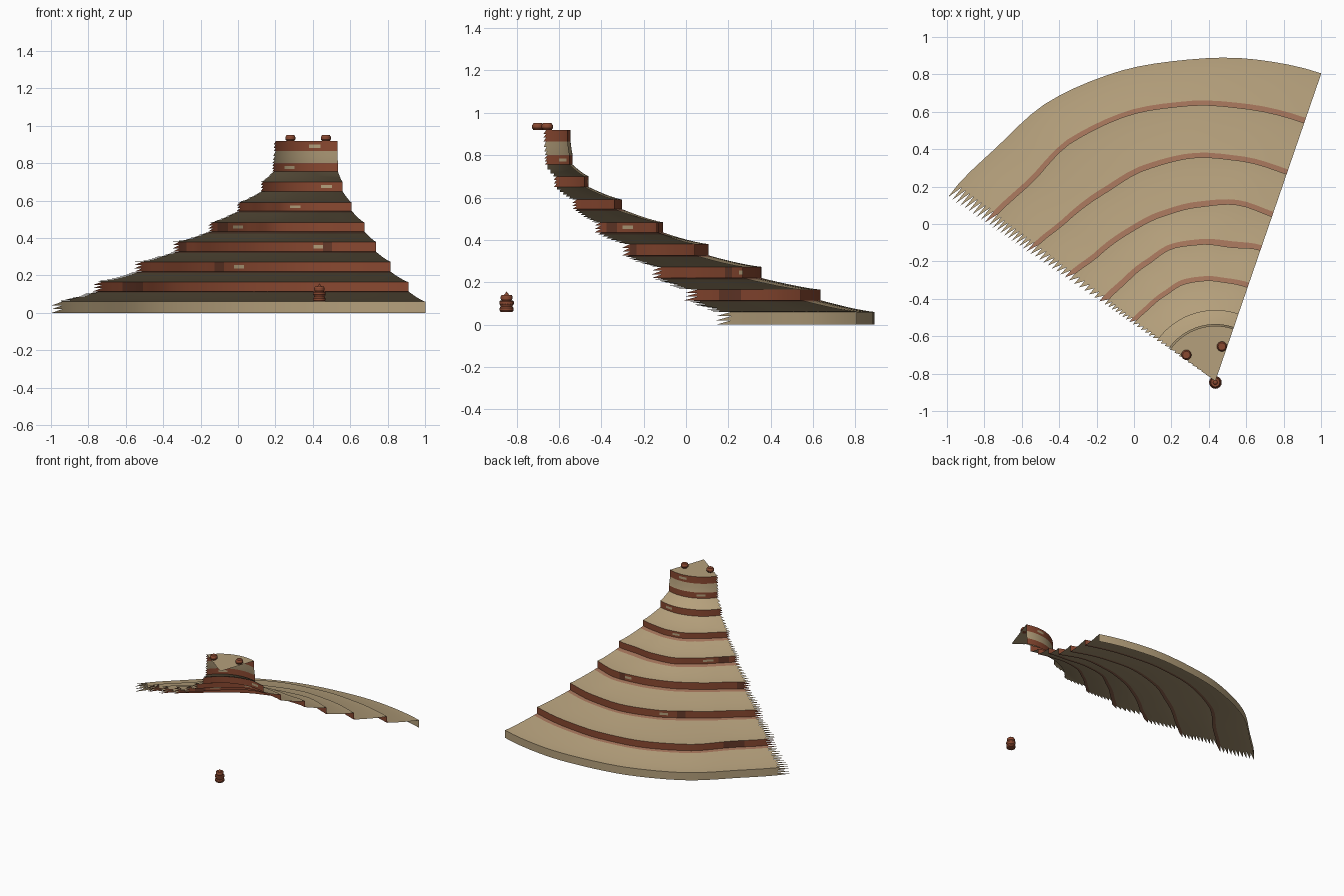
import bpy, bmesh
from math import radians, cos, sin, pi
from mathutils import Vector

cube = bpy.data.objects.get("Cube")
if cube:
    bpy.data.objects.remove(cube)


def material(name, rgb):
    m = bpy.data.materials.new(name)
    m.use_nodes = True
    m.diffuse_color = (*rgb, 1)
    bsdf = m.node_tree.nodes["Principled BSDF"]
    bsdf.inputs["Base Color"].default_value = (*rgb, 1)
    bsdf.inputs["Roughness"].default_value = 0.9
    return m


SAND, CLAY, DUSTY, DARK = range(4)
MATS = [material("sand", (0.46, 0.35, 0.2)),
        material("red_clay", (0.25, 0.065, 0.03)),
        material("dusty_clay", (0.36, 0.17, 0.1)),
        material("dark_clay", (0.13, 0.04, 0.022))]

APEX = Vector((0.435, -0.84, 0))
START, END, COLS = 71, 145.5, 25

# Terrace outlines: radius at even angles across the fan, then wall foot and top height
LEVELS = [
    ([1.74, 1.733, 1.725, 1.735, 1.74, 1.712, 1.735], 0, 0.06),
    ([1.46, 1.465, 1.48, 1.495, 1.49, 1.445, 1.47], 0.115, 0.165),
    ([1.17, 1.185, 1.2, 1.19, 1.165, 1.165, 1.2], 0.22, 0.273),
    ([0.93, 0.95, 0.935, 0.925, 0.915, 0.915, 0.95], 0.327, 0.38),
    ([0.74, 0.72, 0.735, 0.745, 0.72, 0.71, 0.72], 0.435, 0.483),
    ([0.53, 0.53, 0.54, 0.545, 0.53, 0.525, 0.535], 0.545, 0.59),
    ([0.38] * 7, 0.65, 0.7),
    ([0.305] * 7, 0.755, 0.8),
    ([0.295] * 7, 0.865, 0.918),
]
# Columns of the pale and dark stones set in each wall
PALE = {2: 13, 3: 6, 4: 18, 5: 10, 6: 3, 7: 15, 8: 6}
SHADED = {1: (20, 21), 2: (15,), 3: (5, 23), 4: (21, 22)}


def radius(outline, col):
    """Smoothly interpolated outline radius at one column."""
    t = col / COLS * (len(outline) - 1)
    i = min(int(t), len(outline) - 2)
    f = t - i
    f = f * f * (3 - 2 * f)
    return outline[i] * (1 - f) + outline[i + 1] * f


def finish(name, bm):
    mesh = bpy.data.meshes.new(name)
    bm.to_mesh(mesh)
    bm.free()
    for m in MATS:
        mesh.materials.append(m)
    ob = bpy.data.objects.new(name, mesh)
    bpy.context.collection.objects.link(ob)
    bpy.ops.object.select_all(action="DESELECT")
    ob.select_set(True)
    bpy.context.view_layer.objects.active = ob
    bpy.ops.object.shade_smooth_by_angle(angle=radians(30))
    return ob


def sheet(name, rows, point, colour):
    """Grid over the fan; the last column is left as a row of teeth."""
    bm = bmesh.new()
    grid = []
    for i in range(rows + 1):
        ring = []
        for j in range(COLS + 1):
            a = radians(START + (END - START) * j / COLS)
            r, z = point(i / rows, j)
            ring.append(bm.verts.new(APEX + Vector((r * cos(a), r * sin(a), z))))
        grid.append(ring)
    for i in range(rows):
        for j in range(COLS):
            low, high = grid[i], grid[i + 1]
            corners = [low[j], low[j + 1], high[j + 1], high[j]]
            if j == COLS - 1:
                corners.pop(2)
            bm.faces.new(corners).material_index = colour(i, j)
    return finish(name, bm)


def build_wall(k):
    outline, foot, top = LEVELS[k]
    width = max(1, round(0.06 / (outline[0] * 0.052)))

    def colour(i, j):
        if k == 0:
            return SAND
        if i == 1 and k in PALE and 0 <= j - PALE[k] < width:
            return SAND
        return DARK if j in SHADED.get(k, ()) else CLAY

    sheet(f"wall_{k}", 3, lambda t, j: (radius(outline, j), foot + (top - foot) * t), colour)


def build_tread(k):
    outer, _, low = LEVELS[k]
    inner, high, _ = LEVELS[k + 1]
    rows = max(3, round((outer[0] - inner[0]) / 0.027))

    def point(t, j):
        r = radius(outer, j) * (1 - t) + radius(inner, j) * t
        return r, low + (high - low) * t ** 1.25

    # A dusty strip lies at the foot of the wider walls
    def colour(i, j):
        return DUSTY if i == rows - 1 and k < 5 else SAND

    sheet(f"tread_{k}", rows, point, colour)


for k in range(len(LEVELS)):
    build_wall(k)
    if k + 1 < len(LEVELS):
        build_tread(k)

# Flat summit running to the point of the fan
summit, _, summit_z = LEVELS[-1]
sheet("summit", 10, lambda t, j: (summit[0] * (1 - t) + 0.004 * t, summit_z),
      lambda i, j: SAND)


def lathe(name, profile, location, colour, sides=16):
    """Turned solid from (radius, height) points."""
    bm = bmesh.new()
    verts = [bm.verts.new((r, 0, z)) for r, z in profile]
    edges = [bm.edges.new(pair) for pair in zip(verts, verts[1:])]
    bmesh.ops.spin(bm, geom=verts + edges, cent=(0, 0, 0), axis=(0, 0, 1),
                   angle=2 * pi, steps=sides)
    bmesh.ops.remove_doubles(bm, verts=bm.verts, dist=0.0001)
    bmesh.ops.recalc_face_normals(bm, faces=bm.faces)
    for f in bm.faces:
        f.material_index = colour
    ob = finish(name, bm)
    ob.location = location


# Two squat pots on the summit
POT = [(0, 0), (0.02, 0), (0.027, 0.01), (0.027, 0.022), (0.02, 0.033), (0, 0.033)]
for side, x, y in (("right", 0.28, -0.7), ("left", 0.47, -0.655)):
    lathe(f"{side}_pot", POT, (x, y, summit_z), CLAY)

# Ringed spire standing in front of the fan
spire = [(0, 0.06)]
for base, r in ((0.06, 0.033), (0.09, 0.034), (0.115, 0.028)):
    spire += [(r * 0.85, base), (r, base + 0.007), (r, base + 0.018), (r * 0.85, base + 0.025)]
spire += [(0.012, 0.14), (0, 0.157)]
lathe("spire", spire, (APEX.x, APEX.y - 0.007, 0), CLAY)
